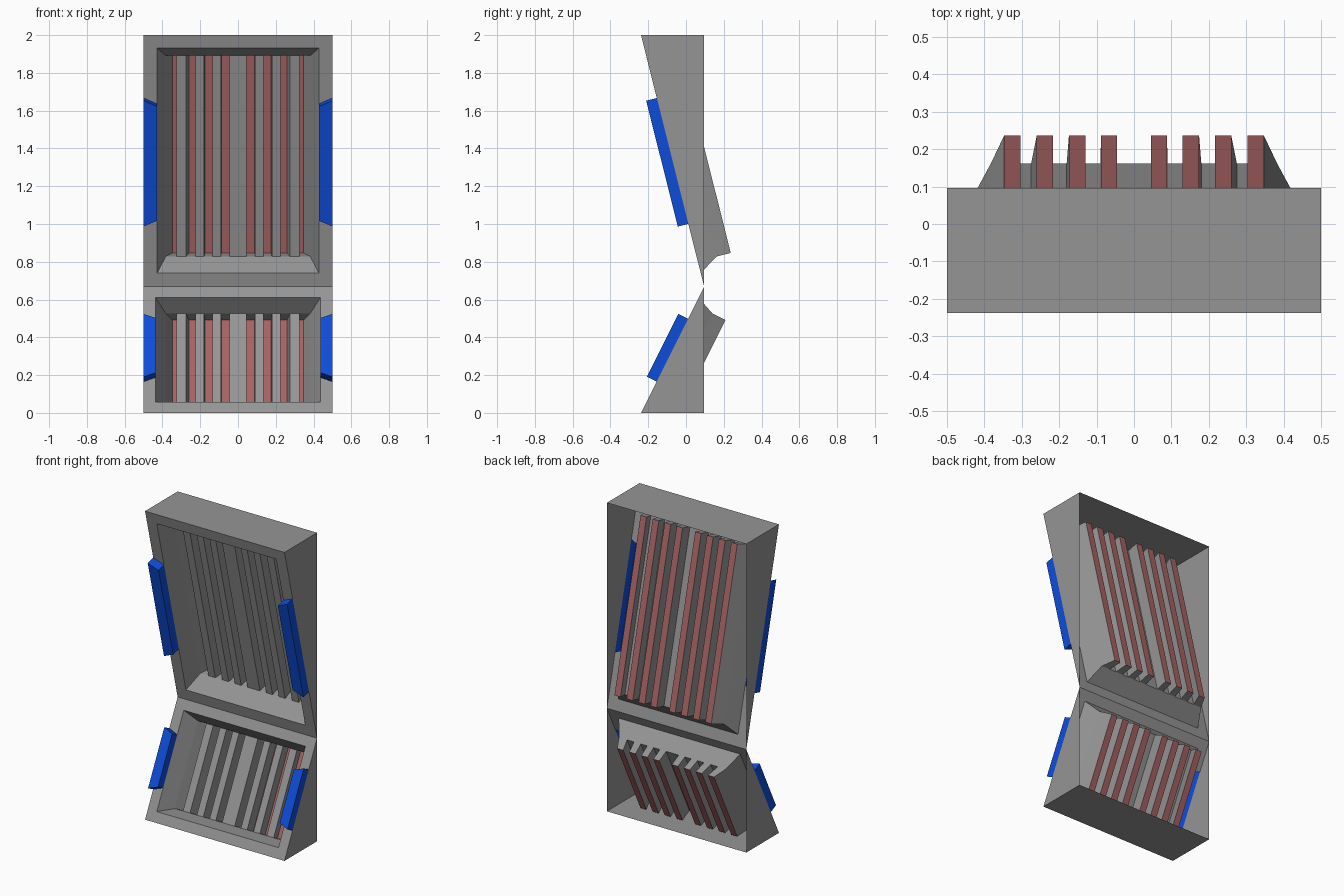
import bpy, bmesh
from mathutils import Vector

if "Cube" in bpy.data.objects:
    bpy.data.objects.remove(bpy.data.objects["Cube"])

HINGE = Vector((0, 0.096, 0.668))   # crease shared by both panels
FRONT = -0.238                      # front lip of top and bottom
D1, D2 = 0.102, 0.18                # depth of grey strips and of slot bottoms
XF, XS = 0.383, 0.347               # recess half-width at those depths
# right-hand slots: (opening left, opening right, bottom left, bottom right)
SLOTS = [(0.045, 0.09, 0.045, 0.088), (0.135, 0.18, 0.13, 0.174),
         (0.226, 0.275, 0.216, 0.26), (0.325, XF, 0.304, XS)]


def material(name, color):
    m = bpy.data.materials.new(name)
    m.diffuse_color = color
    m.use_nodes = True
    m.node_tree.nodes["Principled BSDF"].inputs["Base Color"].default_value = m.diffuse_color
    return m


GREY = material("shell_dark_grey", (0.3, 0.3, 0.3, 1))
RED = material("strip_red", (0.39, 0.125, 0.125, 1))
BLUE = material("block_blue", (0.004, 0.073, 0.7, 1))


def make(name, faces, mat):
    bm = bmesh.new()
    for f in faces:
        bm.faces.new([bm.verts.new(p) for p in f])
    bmesh.ops.remove_doubles(bm, verts=bm.verts, dist=1e-4)
    bmesh.ops.recalc_face_normals(bm, faces=bm.faces)
    me = bpy.data.meshes.new(name)
    bm.to_mesh(me)
    bm.free()
    me.materials.append(mat)
    ob = bpy.data.objects.new(name, me)
    bpy.context.collection.objects.link(ob)


def panel(name, z_end, xr, s0, s1, f0, f1, block, block_inset):
    """Sloped panel; s runs from the crease to z_end, d runs back from the front face.
    s0,s1: rim opening; f0,f1: recess floor; block: s range of the side blocks."""
    edge = Vector((0, FRONT, z_end)) - HINGE
    L, u = edge.length, edge.normalized()
    n = Vector((0, abs(u.z), -u.y if u.z > 0 else u.y))

    def P(x, s, d=0.0):
        return HINGE + Vector((x, 0, 0)) + u * s + n * d

    def strip(a, b):  # surface between two cross-section points along the recess
        return [P(a[0], f0, a[1]), P(b[0], f0, b[1]), P(b[0], f1, b[1]), P(a[0], f1, a[1])]

    shell, red, blocks = [], [], []
    back = Vector((0, HINGE.y, z_end))
    X = Vector((0.5, 0, 0))
    # end cap, rim ends and recess end walls
    shell.append([P(-.5, L), P(.5, L), back + X, back - X])
    for so, sr, sf in ((0, s0, f0), (L, s1, f1)):
        shell.append([P(-.5, so), P(.5, so), P(xr, sr), P(-xr, sr)])
        shell.append([P(-xr, sr), P(xr, sr), P(XF, sf, D1), P(-XF, sf, D1)])
    # wide centre strip
    shell.append(strip((-SLOTS[0][0], D1), (SLOTS[0][0], D1)))

    ba, bb = block
    ia, ib = ba + block_inset, bb - block_inset
    for m in (-1, 1):
        # side cheek, rim side (open behind the block), recess side wall
        shell.append([P(m * .5, 0), P(m * .5, L), back + X * m])
        shell.append([P(m * .5, 0), P(m * .5, ba), P(m * xr, ia), P(m * xr, s0)])
        shell.append([P(m * .5, bb), P(m * .5, L), P(m * xr, s1), P(m * xr, ib)])
        shell.append([P(m * xr, s0), P(m * xr, s1), P(m * XF, f1, D1), P(m * XF, f0, D1)])
        # slots and the strips between them
        for i, (a, b, c, d) in enumerate(SLOTS):
            A, B, C, D = (m * a, D1), (m * b, D1), (m * c, D2), (m * d, D2)
            shell += [strip(A, C), strip(D, B)]
            red.append(strip(C, D))
            for s in (f0, f1):
                shell.append([P(q[0], s, q[1]) for q in (A, B, D, C)])
            if i < 3:
                shell.append(strip(B, (m * SLOTS[i + 1][0], D1)))
        # raised side block, open at the back
        ring = [(m * .5, ba), (m * .5, bb), (m * xr, ib), (m * xr, ia)]
        blocks.append([P(x, s, -.058) for x, s in ring])
        for p, q in zip(ring, ring[1:] + ring[:1]):
            blocks.append([P(*p), P(*q), P(*q, -.058), P(*p, -.058)])
    make(name + "_shell", shell, GREY)
    make(name + "_red_strips", red, RED)
    make(name + "_side_blocks", blocks, BLUE)


panel("upper_panel", 2.0, 0.428, 0.074, 1.302, 0.139, 1.236, (0.343, 1.03), 0.032)
panel("lower_panel", 0.0, 0.436, 0.065, 0.682, 0.107, 0.64, (0.19, 0.562), 0.024)
